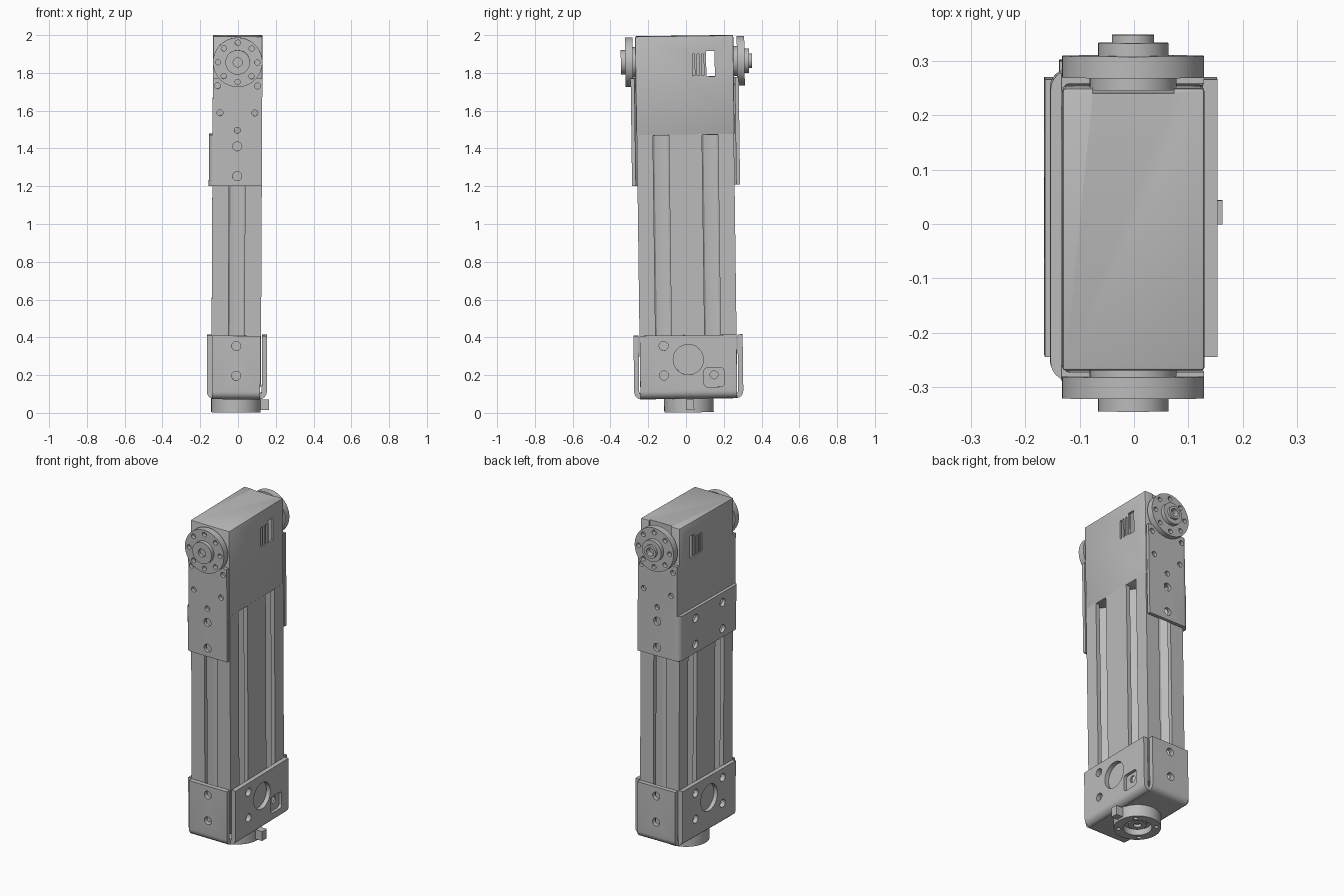
import bpy, bmesh
from math import sin, cos, pi, radians
from mathutils import Matrix

if "Cube" in bpy.data.objects:
    bpy.data.objects.remove(bpy.data.objects["Cube"])

metal = bpy.data.materials.new("grey metal")
metal.use_nodes = True
GREY = (0.5, 0.5, 0.5, 1)
metal.diffuse_color = GREY
metal.node_tree.nodes["Principled BSDF"].inputs["Base Color"].default_value = GREY
parts = []


# ---- helpers: profiles, prisms and cuts ----
def arc(u, v, r, a0, a1, n=6):
    return [(u + r * cos(radians(a0 + (a1 - a0) * i / n)),
             v + r * sin(radians(a0 + (a1 - a0) * i / n))) for i in range(n + 1)]


def circle(u, v, r, n=32):
    return arc(u, v, r, 0, 360, n)[:-1]


def rect(u0, u1, v0, v1):
    return [(u0, v0), (u1, v0), (u1, v1), (u0, v1)]


def strap(half, low, high, t, r=0.04):
    """Bent sheet profile: flat base with two upright arms."""
    def path(h, z, q):
        return ([(-h, high)] + arc(-h + q, z + q, q, 180, 270)
                + arc(h - q, z + q, q, 270, 360) + [(h, high)])
    return path(half, low, r) + path(half - t, low + t, r - t)[::-1]


def mesh_of(prisms):
    bm = bmesh.new()
    place = {"x": lambda u, v, t: (t, u, v),
             "y": lambda u, v, t: (u, t, v),
             "z": lambda u, v, t: (u, v, t)}
    for axis, pts, a, b in prisms:
        ends = [[bm.verts.new(place[axis](u, v, t)) for u, v in pts] for t in (a, b)]
        bm.faces.new(ends[0])
        bm.faces.new(ends[1][::-1])
        for i in range(len(pts)):
            j = (i + 1) % len(pts)
            bm.faces.new((ends[0][j], ends[0][i], ends[1][i], ends[1][j]))
    bmesh.ops.recalc_face_normals(bm, faces=bm.faces)
    me = bpy.data.meshes.new("part")
    bm.to_mesh(me)
    bm.free()
    return me


def part(name, *prisms):
    ob = bpy.data.objects.new(name, mesh_of(prisms))
    bpy.context.collection.objects.link(ob)
    ob.data.materials.append(metal)
    parts.append(ob)
    return ob


def bake(ob):
    bpy.context.view_layer.update()
    deps = bpy.context.evaluated_depsgraph_get()
    me = bpy.data.meshes.new_from_object(ob.evaluated_get(deps))
    ob.modifiers.clear()
    ob.data = me


def cut(ob, prisms):
    tool = bpy.data.objects.new("cutter", mesh_of(prisms))
    tool.hide_render = True
    bpy.context.collection.objects.link(tool)
    mod = ob.modifiers.new("cut", "BOOLEAN")
    mod.operation, mod.solver, mod.object = "DIFFERENCE", "EXACT", tool
    bake(ob)
    bpy.data.objects.remove(tool)


# ---- slotted extrusion column ----
HX, HY = 0.131, 0.257
SLOT = [(-.042, 0), (-.042, .026), (-.07, .026), (-.07, .045), (-.035, .078), (0, .085),
        (.035, .078), (.07, .045), (.07, .026), (.042, .026), (.042, 0)]
column = [(HX, -HY)]
column += [(HX - d, c + s) for c in (-.13, .13) for s, d in SLOT] + [(HX, HY)]
column += [(-s, HY - d) for s, d in SLOT]
column += [(-x, -y) for x, y in column]
part("column", ("z", column, 0.14, 1.475))

# ---- upper cover with window and vent slits ----
cover = part("upper_cover", ("z", rect(-.131, .131, -.26, .26), 1.47, 1.997))
bev = cover.modifiers.new("edges", "BEVEL")
bev.width, bev.segments = 0.006, 2
bake(cover)
cut(cover, [("z", rect(-.119, .119, -.245, .24), 1.485, 1.985)])
cut(cover, [("x", rect(.115, .16, 1.78, 1.915), -.2, .2)]
    + [("x", rect(y, y + .012, 1.785, 1.9), -.2, .2) for y in (.042, .066, .09)]
    + [("y", rect(-.075, .075, 1.7, 2.1), .25, .3)])
part("inner_block", ("z", rect(-.11, .11, -.22, .108), 1.485, 1.98))

# ---- upper bracket wrapping three sides ----
wrap = [(v, u) for u, v in strap(.286, -.15, .131, .02, .035)]
bracket = part("upper_bracket", ("z", wrap, 1.205, 1.775))
cut(bracket, [("z", rect(-.2, -.131, -.4, .4), 1.475, 1.9)])
holes = [("y", circle(x, z, r, 20), -.4, .4) for x, z, r in (
    (-.106, 1.735, .016), (.106, 1.735, .016), (-.092, 1.592, .016), (.092, 1.592, .016),
    (0, 1.5, .016), (0, 1.415, .024), (0, 1.257, .024))]
cut(bracket, holes)
cut(bracket, [("x", circle(y, z, .024, 20), -.2, -.1) for y in (-.13, .13) for z in (1.257, 1.415)])

# ---- lower bracket: two crossed straps ----
LOW, TOP = 0.075, 0.412
end_strap = part("lower_bracket_ends", ("x", strap(.289, LOW, TOP, .027), -.128, .128))
cut(end_strap, [("y", circle(0, z, .024, 20), -.4, .4) for z in (.2, .357)])
side_strap = part("lower_bracket_sides", ("y", [(u + .004, v) for u, v in
                  strap(.159, LOW + .001, TOP, .027)], -.256, .256))
cut(side_strap, [("x", circle(0, .283, .08), -.3, .3)]
    + [("x", circle(-.13, z, .024, 20), -.3, .3) for z in (.2, .357)]
    + [("x", circle(.13, z, .024, 20), -.3, 0) for z in (.2, .357)])
socket = (arc(.17, .155, .018, -90, 0) + arc(.17, .22, .018, 0, 90)
          + arc(.1, .22, .018, 90, 180) + arc(.1, .155, .018, 180, 270))
cut(side_strap, [("x", socket, .145, .3)])
cut(side_strap, [("x", circle(.135, .2, .021, 20), .1, .3)])

# ---- pivot discs on the front and back ----
AX = 1.86
for name, s, off in (("front", -1, -.005), ("back", 1, 0)):
    y = lambda d: s * (d + off)
    part(name + "_spacer", ("y", circle(0, AX, .08), s * .255, y(.28)))
    disc = part(name + "_disc", ("y", circle(0, AX, .131, 48), y(.278), y(.318)))
    cut(disc, [("y", circle(.104 * cos(i * pi / 4), AX + .104 * sin(i * pi / 4), .014, 16),
                y(.295), y(.33)) for i in range(8)])
    hub = part(name + "_hub", ("y", circle(0, AX, .065), y(.316), y(.342)))
    bore = [("y", circle(0, AX, .024, 24), y(.325), y(.4))]
    if s > 0:
        cap = part("back_cap", ("y", circle(0, AX, .039), y(.34), y(.357)))
        cut(cap, bore)
    cut(hub, bore)

# ---- output ring and tab underneath ----
ring = part("output_ring", ("z", circle(0, 0, .131, 48), .003, .077))
cut(ring, [("z", circle(0, 0, .08), -.1, .04)]
    + [("z", circle(.105 * cos(a), .105 * sin(a), .012, 16), -.1, .025)
       for a in (pi / 4, 3 * pi / 4, 5 * pi / 4, 7 * pi / 4)])
boss = part("output_boss", ("z", circle(0, 0, .05), .02, .045))
cut(boss, [("z", circle(0, 0, .022, 20), -.1, .038)])
part("output_tab", ("z", rect(.12, .174, -.016, .028), .015, .072))

# ---- slight lean of the whole assembly, then shading ----
lean = (Matrix.Translation((-.006, .003, 1)) @ Matrix.Rotation(.013, 4, "X")
        @ Matrix.Rotation(.005, 4, "Y") @ Matrix.Translation((0, 0, -1)))
bpy.ops.object.select_all(action="DESELECT")
for ob in parts:
    ob.matrix_world = lean
    ob.select_set(True)
bpy.context.view_layer.objects.active = parts[0]
bpy.ops.object.shade_smooth_by_angle(angle=radians(30))
